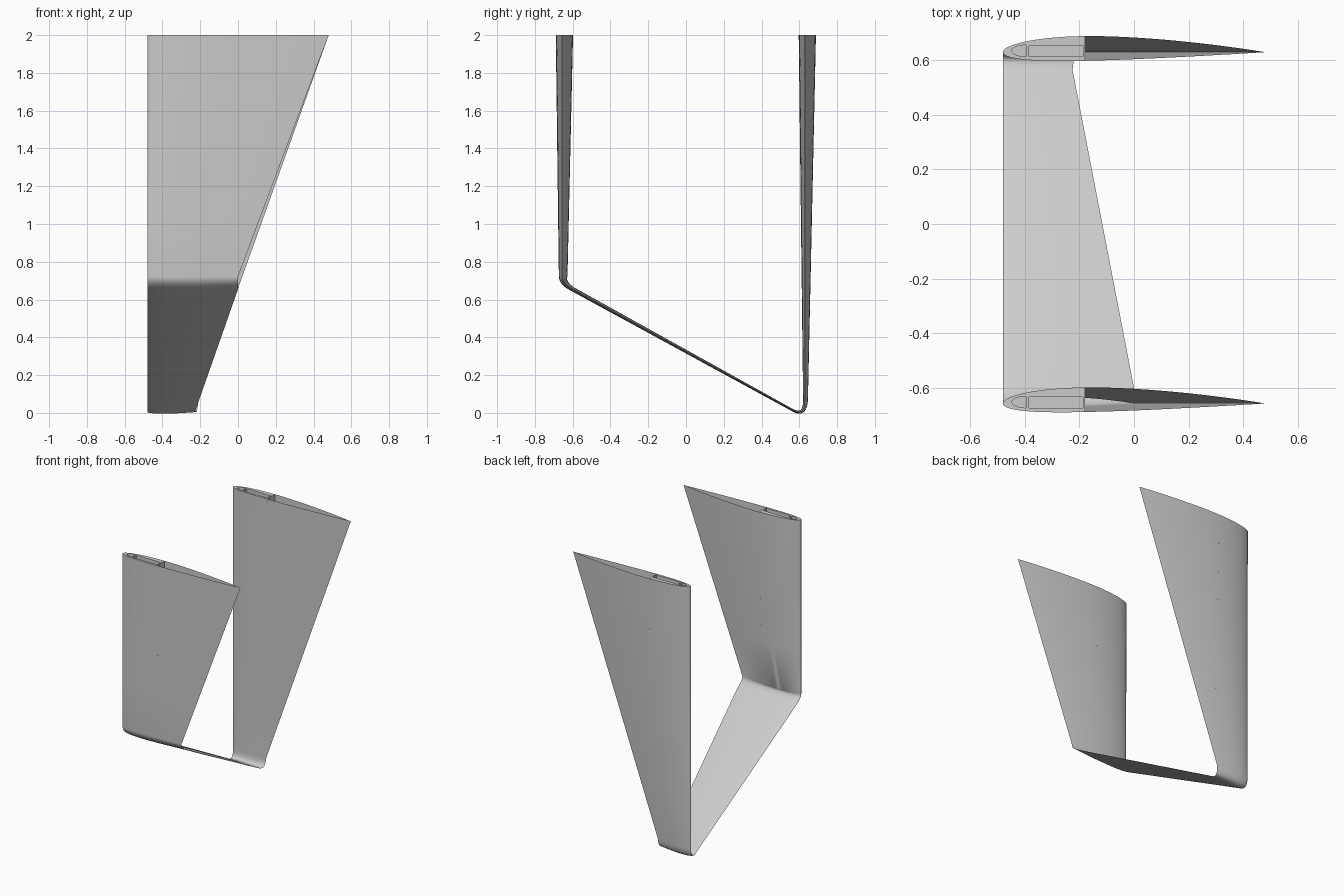
import bpy, bmesh, math
from mathutils import Vector

cube = bpy.data.objects.get("Cube")
if cube:
    bpy.data.objects.remove(cube, do_unlink=True)

mat = bpy.data.materials.new("light_grey")
mat.use_nodes = True
grey = (0.6, 0.6, 0.6, 1)
mat.diffuse_color = grey
mat.node_tree.nodes["Principled BSDF"].inputs["Base Color"].default_value = grey

LEAD = -0.48        # straight leading edge
SPAR = -0.18        # rear end of the closed nose
TOP = 2.0
FRONT_Y, BACK_Y = -0.657, 0.629
THICK, CAMBER = 0.094, 0.015
THIN = 0.048        # symmetric section of the sloping panel


def foil(u, side, thick=THICK, camber=CAMBER):
    """Height of the wing section at chord fraction u; side is 1 or -1."""
    t = 5 * thick * (0.2969 * math.sqrt(u) - 0.126 * u - 0.3516 * u**2
                     + 0.2843 * u**3 - 0.1036 * u**4)
    p = 0.4
    if u < p:
        c = camber / p**2 * (2 * p * u - u * u)
    else:
        c = camber / (1 - p)**2 * (1 - 2 * p + 2 * p * u - u * u)
    return c + side * t


def make(name, bm, smooth=False):
    mesh = bpy.data.meshes.new(name)
    bm.to_mesh(mesh)
    bm.free()
    mesh.materials.append(mat)
    ob = bpy.data.objects.new(name, mesh)
    bpy.context.collection.objects.link(ob)
    if smooth:
        bpy.ops.object.select_all(action='DESELECT')
        ob.select_set(True)
        bpy.context.view_layer.objects.active = ob
        bpy.ops.object.shade_smooth_by_angle(angle=math.radians(35))
    return ob


def lerp(a, b, t):
    return a + (b - a) * t


# Stations along the loop: position, direction, trailing edge, thickness, camber
stations = []


def straight(a, b, tail, thick, camber, steps):
    a, b = Vector(a), Vector(b)
    for i in range(steps + 1):
        t = i / steps
        stations.append((a.lerp(b, t), (b - a).normalized(),
                         lerp(*tail, t), thick, camber))


def corner(a, c, b, tail, thick, camber, steps=12):
    a, c, b = Vector(a), Vector(c), Vector(b)
    for i in range(1, steps):
        t = i / steps
        pos = a.lerp(c, t).lerp(c.lerp(b, t), t)
        d = (c - a).lerp(b - c, t).normalized()
        stations.append((pos, d, lerp(*tail, t), lerp(*thick, t), lerp(*camber, t)))


front_foot, ramp_high = (FRONT_Y, 0.72), (-0.6, 0.655)
ramp_low, back_foot = (0.565, 0.014), (BACK_Y, 0.07)
straight((FRONT_Y, TOP), front_foot, (0.48, 0), THICK, CAMBER, 4)
corner(front_foot, (FRONT_Y, 0.686), ramp_high, (0, 0), (THICK, THIN), (CAMBER, 0))
straight(ramp_high, ramp_low, (0, -0.225), THIN, 0, 4)
corner(ramp_low, (BACK_Y, -0.02), back_foot, (-0.225, -0.21), (THIN, THICK), (0, -CAMBER))
straight(back_foot, (BACK_Y, TOP), (-0.21, 0.48), THICK, -CAMBER, 6)

# Wing skin: one hollow section lofted along the whole loop
N = 28
us = [(1 - math.cos(math.pi * i / N)) / 2 for i in range(N + 1)]
outline = [(u, 1) for u in reversed(us)] + [(u, -1) for u in us[1:-1]]
bm = bmesh.new()
rings = []
for pos, d, tail, thick, camber in stations:
    chord = tail - LEAD
    n = Vector((-d.y, d.x))
    ring = []
    for u, side in outline:
        p = pos + n * foil(u, side, thick, camber) * chord
        ring.append(bm.verts.new((LEAD + u * chord, p.x, p.y)))
    rings.append(ring)
for a, b in zip(rings, rings[1:]):
    for i in range(len(a)):
        j = (i + 1) % len(a)
        bm.faces.new((a[i], b[i], b[j], a[j]))
make("wing_skin", bm, smooth=True)

# Socket outlines in the closed nose, counter-clockwise
box_hole = [(-0.385, -0.016), (-0.187, -0.016), (-0.187, 0.024), (-0.385, 0.024)]
nose_hole = [(-0.395 + 0.052 * math.cos(a), 0.005 + 0.021 * math.sin(a))
             for a in [math.pi * (0.5 + i / 12) for i in range(13)]]


def loop(bm, pts, y, z):
    vs = [bm.verts.new((px, y + py, z)) for px, py in pts]
    return vs, [bm.edges.new((vs[i], vs[(i + 1) % len(vs)])) for i in range(len(vs))]


def end_cap(name, y):
    """Nose plate with two blind sockets."""
    chord = 0.48 - LEAD
    cut = (SPAR - LEAD) / chord
    steps = 16
    fr = [cut * (i / steps)**2 for i in range(steps + 1)]
    rim = ([(LEAD + u * chord, foil(u, 1) * chord) for u in reversed(fr)]
           + [(LEAD + u * chord, foil(u, -1) * chord) for u in fr[1:]])
    bm = bmesh.new()
    edges = loop(bm, rim, y, TOP)[1]
    holes = [loop(bm, h, y, TOP) for h in (box_hole, nose_hole)]
    for _, e in holes:
        edges += e
    bmesh.ops.triangle_fill(bm, use_beauty=True, use_dissolve=False,
                            edges=edges, normal=(0, 0, 1))
    for f in bm.faces:
        f.normal_update()
        if f.normal.z < 0:
            f.normal_flip()
    for vs, _ in holes:
        low = [bm.verts.new(v.co - Vector((0, 0, 0.1))) for v in vs]
        for i in range(len(vs)):
            j = (i + 1) % len(vs)
            bm.faces.new((vs[i], vs[j], low[j], low[i]))
        bm.faces.new(low)
    make(name, bm)


def spar_wall(name, y, foot, foot_tail):
    """Upright web closing the nose from the open rear bay."""
    bm = bmesh.new()
    prev = None
    steps = 8
    for i in range(steps + 1):
        t = i / steps
        z = lerp(TOP, foot, t)
        chord = lerp(0.48, foot_tail, t) - LEAD
        u = min((SPAR - LEAD) / chord, 1)
        row = [bm.verts.new((SPAR, y + foil(u, s) * chord, z)) for s in (-1, 1)]
        if prev:
            bm.faces.new((prev[0], row[0], row[1], prev[1]))
        prev = row
    make(name, bm)


end_cap("front_end_cap", FRONT_Y)
end_cap("back_end_cap", BACK_Y)
spar_wall("front_spar", FRONT_Y, 0.72, 0)
spar_wall("back_spar", BACK_Y, 0.2, lerp(-0.21, 0.48, 0.13 / 1.93))
